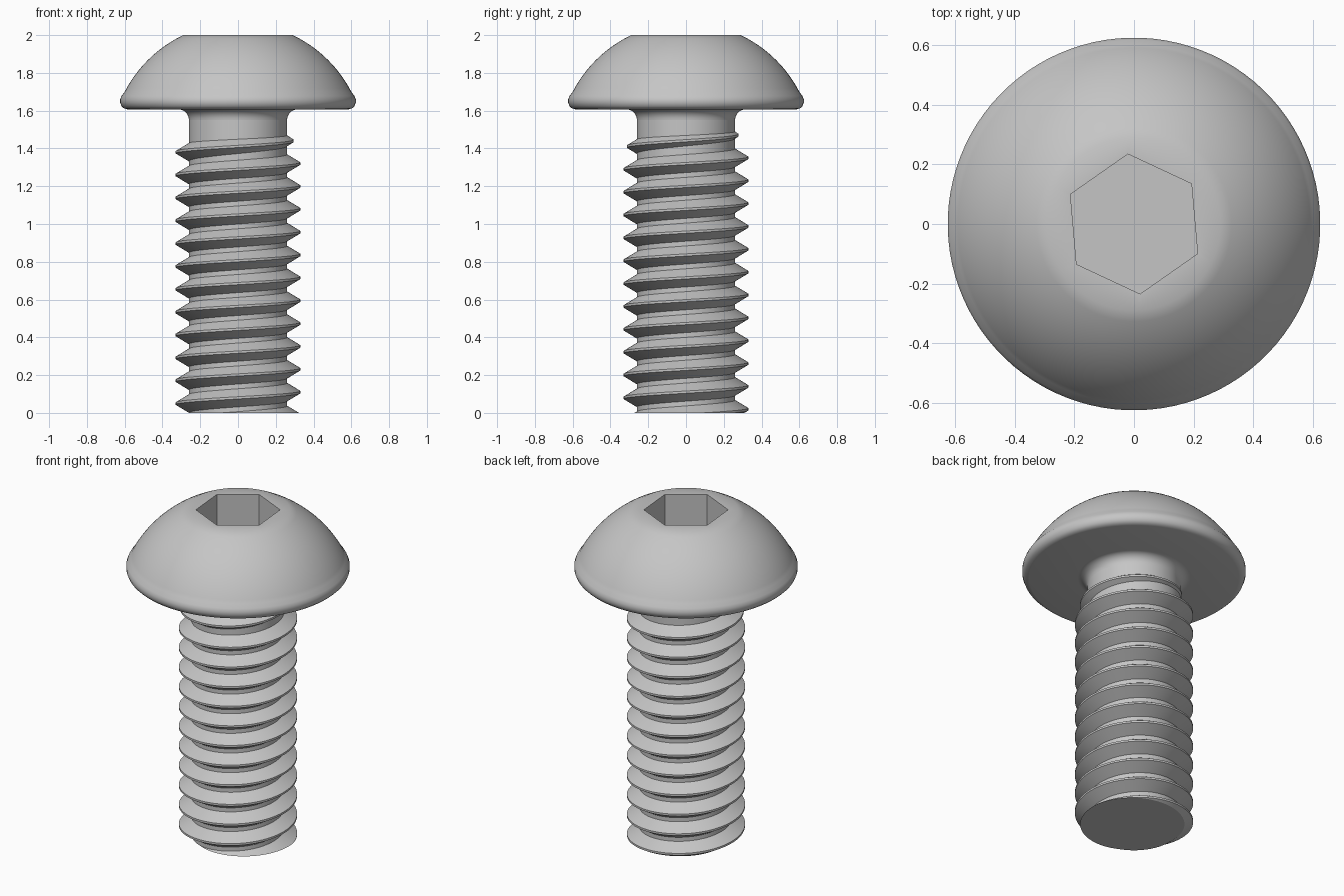
import bpy, bmesh
from math import sin, cos, pi, radians, sqrt

cube = bpy.data.objects.get("Cube")
if cube:
    bpy.data.objects.remove(cube, do_unlink=True)

SEG = 96            # facets around the axis (a multiple of six)
ROOT, CREST = 0.26, 0.33
PITCH = 0.121
HEX_TURN = radians(35)

steel = bpy.data.materials.new("grey_steel")
steel.use_nodes = True
steel.diffuse_color = (0.56, 0.56, 0.56, 1)
steel.node_tree.nodes["Principled BSDF"].inputs["Base Color"].default_value = (0.56, 0.56, 0.56, 1)


def finish(bm, name):
    """Turn a bmesh into a smooth shaded steel object with sharp edges kept."""
    bmesh.ops.recalc_face_normals(bm, faces=bm.faces[:])
    mesh = bpy.data.meshes.new(name)
    bm.to_mesh(mesh)
    bm.free()
    mesh.materials.append(steel)
    obj = bpy.data.objects.new(name, mesh)
    bpy.context.collection.objects.link(obj)
    bpy.ops.object.select_all(action="DESELECT")
    obj.select_set(True)
    bpy.context.view_layer.objects.active = obj
    bpy.ops.object.shade_smooth_by_angle(angle=radians(30))
    return obj


def hexagon(r, a):
    """Distance to the edge of a hexagon of corner radius r, at angle a from a corner."""
    return r * cos(pi / 6) / cos(a % (pi / 3) - pi / 6)


def ring(bm, r, z, is_hex=False):
    verts = []
    for i in range(SEG):
        a = 2 * pi * i / SEG
        d = hexagon(r, a) if is_hex else r
        verts.append(bm.verts.new((d * cos(a + HEX_TURN), d * sin(a + HEX_TURN), z)))
    return verts


def skin(bm, rings):
    for low, high in zip(rings, rings[1:]):
        for i in range(SEG):
            j = (i + 1) % SEG
            bm.faces.new((low[i], low[j], high[j], high[i]))


# Head: neck fillet, flat underside, rounded rim, domed top
profile = []
for i in range(9):
    a = pi / 2 * i / 8
    profile.append((ROOT + 0.055 * (1 - cos(a)), 1.55 + 0.057 * sin(a)))
profile += [(0.585, 1.607), (0.604, 1.612), (0.617, 1.624), (0.624, 1.642),
            (0.624, 1.66), (0.617, 1.678)]
for i in range(17):
    z = 1.7 + 0.3 * i / 16
    profile.append((sqrt(0.4561 - (z - 1.39) ** 2), z))

# Hexagonal socket sunk into the flat on top
bm = bmesh.new()
rings = [ring(bm, r, z) for r, z in profile]
rings += [ring(bm, 0.235, 2.0, True), ring(bm, 0.235, 1.76, True)]
skin(bm, rings)
bm.faces.new(rings[-1])
finish(bm, "button_head")

# Plain shank core
bm = bmesh.new()
rings = [ring(bm, ROOT, z) for z in (0, 1.55)]
skin(bm, rings)
bm.faces.new(rings[0])
finish(bm, "shank")

# Right-hand helical thread, fading out over its last turn
bm = bmesh.new()
first, last = -2 * SEG, int(11.5 * SEG)
previous = None
for i in range(first, last + 1):
    a = 2 * pi * i / SEG
    z = 0.11 + PITCH * i / SEG
    fade = min(1, (last - i) / SEG)
    tip = ROOT + (CREST - ROOT) * fade
    half = 0.008 + 0.04 * fade
    section = [bm.verts.new((r * cos(a), r * sin(a), z + dz)) for r, dz in
               ((ROOT - 0.005, -half - 0.003), (tip, -0.006),
                (tip, 0.006), (ROOT - 0.005, half + 0.003))]
    if previous:
        for k in range(4):
            m = (k + 1) % 4
            bm.faces.new((previous[k], previous[m], section[m], section[k]))
    previous = section
bm.faces.new(previous)

# Trim the thread flush with the shank end
bmesh.ops.bisect_plane(bm, geom=bm.verts[:] + bm.edges[:] + bm.faces[:],
                       plane_co=(0, 0, 0), plane_no=(0, 0, 1), clear_inner=True)
bmesh.ops.holes_fill(bm, edges=[e for e in bm.edges if e.is_boundary], sides=0)
finish(bm, "thread")
